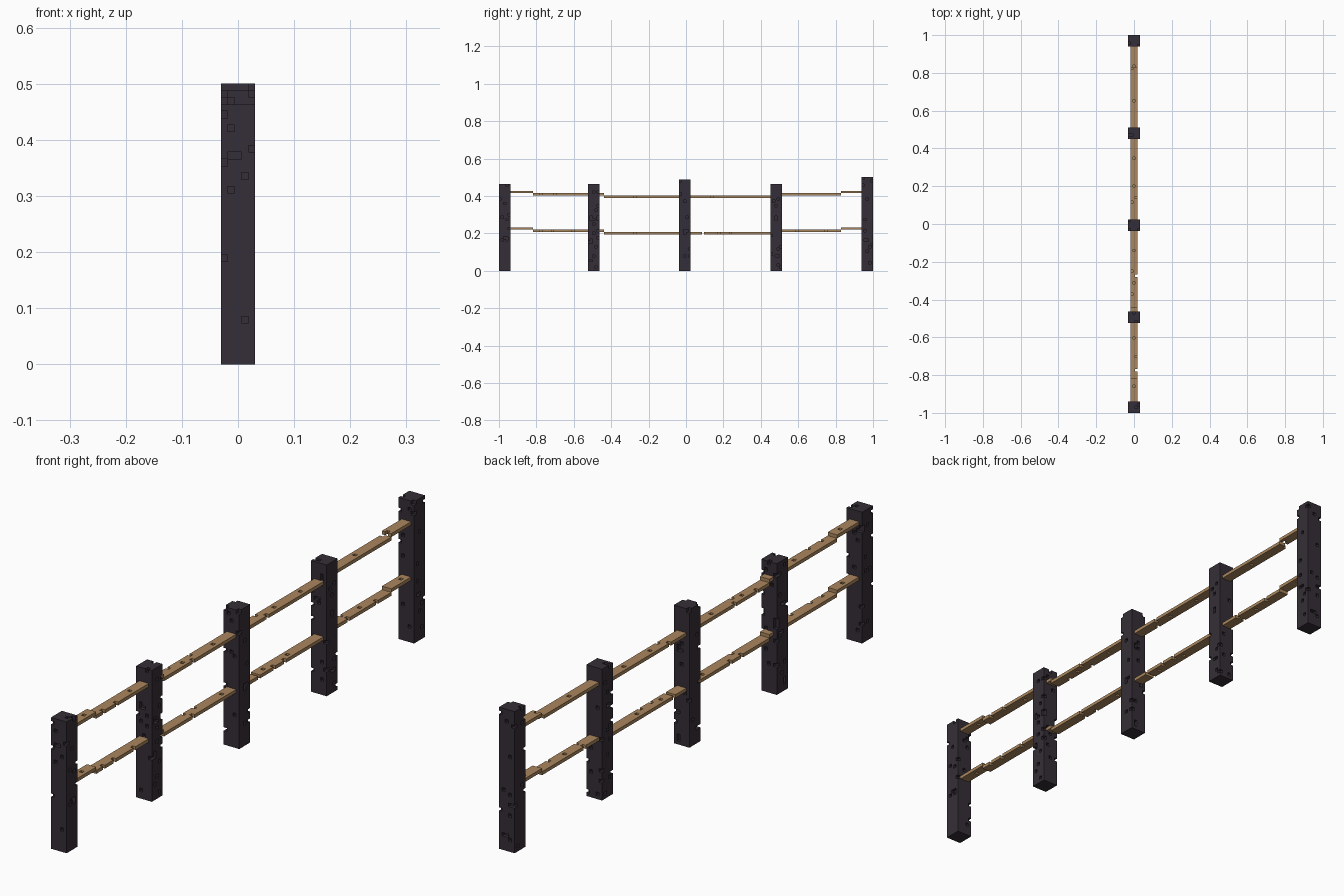
import bpy, bmesh, random
from mathutils import Vector

if "Cube" in bpy.data.objects:
    bpy.data.objects.remove(bpy.data.objects["Cube"], do_unlink=True)

random.seed(7)
V = 2 / 164          # size of one block
ORIGIN = Vector((-2.5 * V, -1.0, 0.0))


def material(name, rgb):
    m = bpy.data.materials.new(name)
    m.use_nodes = True
    col = (*rgb, 1.0)
    m.diffuse_color = col
    bsdf = m.node_tree.nodes["Principled BSDF"]
    bsdf.inputs["Base Color"].default_value = col
    bsdf.inputs["Roughness"].default_value = 0.9
    return m


dark_wood = material("dark post wood", (0.036, 0.027, 0.038))
tan_wood = material("tan rail wood", (0.40, 0.24, 0.11))


def box(x0, x1, y0, y1, z0, z1):
    return {(x, y, z) for x in range(x0, x1) for y in range(y0, y1) for z in range(z0, z1)}


def build(name, cells, mat):
    """Skin a set of block cells, keeping only exposed sides, and merge flat areas."""
    bm = bmesh.new()
    verts = {}

    def vert(p):
        if p not in verts:
            verts[p] = bm.verts.new(ORIGIN + Vector(p) * V)
        return verts[p]

    for c in sorted(cells):
        for axis in range(3):
            for side in (0, 1):
                n = list(c)
                n[axis] += 1 if side else -1
                if tuple(n) in cells:
                    continue
                u, w = (axis + 1) % 3, (axis + 2) % 3
                ring = []
                for du, dw in ((0, 0), (1, 0), (1, 1), (0, 1)):
                    p = list(c)
                    p[axis] += side
                    p[u] += du
                    p[w] += dw
                    ring.append(vert(tuple(p)))
                bm.faces.new(ring if side else ring[::-1])
    bmesh.ops.dissolve_limit(bm, angle_limit=0.01, verts=bm.verts[:], edges=bm.edges[:])
    mesh = bpy.data.meshes.new(name)
    bm.to_mesh(mesh)
    bm.free()
    mesh.materials.append(mat)
    obj = bpy.data.objects.new(name, mesh)
    bpy.context.collection.objects.link(obj)


# Posts: name, first block along y, height in blocks, share of missing surface blocks
POSTS = [("front_post", 0, 38, 0.05), ("second_post", 39, 38, 0.08),
         ("middle_post", 79, 40, 0.05), ("fourth_post", 119, 38, 0.08),
         ("back_post", 159, 41, 0.05)]
# Pits on the front face of the first post: column, height
FRONT_PITS = [(0, 36), (1, 34), (4, 31), (1, 30), (2, 30), (0, 29), (3, 27), (1, 25), (0, 15), (3, 6)]

for name, y0, height, share in POSTS:
    cells = box(0, 5, y0, y0 + 5, 0, height)
    skin = sorted(c for c in cells if c[2] > 0 and
                  (c[0] in (0, 4) or c[1] in (y0, y0 + 4) or c[2] == height - 1))
    pits = {c for c in skin if random.random() < share}
    if y0 == 0:
        pits = {c for c in pits if c[1] > 0} | {(x, 0, z) for x, z in FRONT_PITS}
    build(name, cells - pits, dark_wood)

# Rails: each is a run of thin planks stepping up towards both ends
PLANKS = [(5, 15, 2), (15, 39, 1), (44, 46, 1), (46, 79, 0),
          (84, 119, 0), (124, 150, 1), (150, 159, 2)]
# Missing blocks of the upper rail: position along y, column
UPPER_GAPS = {(135, 2), (110, 2), (98, 2), (91, 1), (93, 3), (70, 2), (61, 1), (59, 3),
              (56, 2), (51, 1), (32, 2), (24, 3), (18, 3), (11, 2), (149, 1), (150, 2)}
# Missing blocks of the lower rail: one full break plus scattered chips
LOWER_GAPS = {(89, 1), (89, 2), (89, 3), (59, 3)}
LOWER_GAPS |= {(y, x) for y in range(5, 159) for x in (1, 2, 3) if random.random() < 0.045}

for name, level, gaps in (("upper_rail", 32, UPPER_GAPS), ("lower_rail", 16, LOWER_GAPS)):
    cells = set()
    for a, b, step in PLANKS:
        cells |= box(1, 4, a, b, level + step, level + step + 1)
    build(name, {c for c in cells if (c[1], c[0]) not in gaps}, tan_wood)
